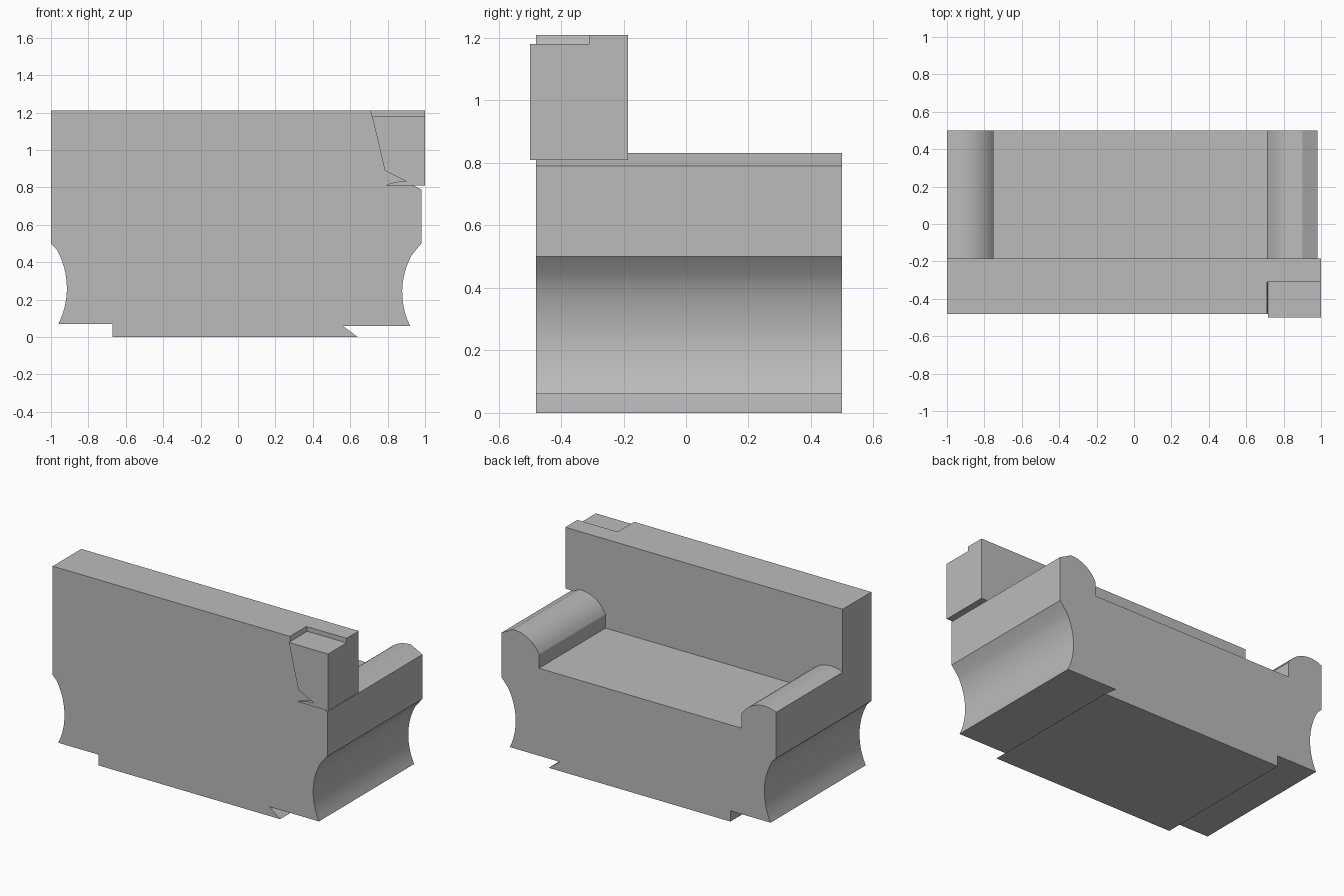
import bpy
import bmesh
import math
from mathutils import Vector

if "Cube" in bpy.data.objects:
    bpy.data.objects.remove(bpy.data.objects["Cube"], do_unlink=True)

grey = bpy.data.materials.new("plain grey")
grey.use_nodes = True
grey.diffuse_color = (0.5, 0.5, 0.5, 1)
grey.node_tree.nodes["Principled BSDF"].inputs["Base Color"].default_value = grey.diffuse_color


def arc(a, b, c, steps=12):
    """Points on the circle running from a through b to c."""
    a, b, c = Vector(a), Vector(b), Vector(c)
    d = 2 * (a.x * (b.y - c.y) + b.x * (c.y - a.y) + c.x * (a.y - b.y))
    aa, bb, cc = a.dot(a), b.dot(b), c.dot(c)
    mid = Vector(((aa * (b.y - c.y) + bb * (c.y - a.y) + cc * (a.y - b.y)) / d,
                  (aa * (c.x - b.x) + bb * (a.x - c.x) + cc * (b.x - a.x)) / d))
    start, end = a - mid, c - mid
    sweep = math.atan2(start.x * end.y - start.y * end.x, start.dot(end))
    first, radius = math.atan2(start.y, start.x), start.length
    return [(mid.x + radius * math.cos(first + sweep * i / steps),
             mid.y + radius * math.sin(first + sweep * i / steps))
            for i in range(steps + 1)]


def slab(name, outline, y_front, y_back):
    """Extrude an x-z outline along y."""
    bm = bmesh.new()
    face = bm.faces.new([bm.verts.new((x, y_front, z)) for x, z in outline])
    grown = bmesh.ops.extrude_face_region(bm, geom=[face])["geom"]
    moved = [v for v in grown if isinstance(v, bmesh.types.BMVert)]
    bmesh.ops.translate(bm, verts=moved, vec=(0, y_back - y_front, 0))
    bmesh.ops.recalc_face_normals(bm, faces=bm.faces)
    mesh = bpy.data.meshes.new(name)
    bm.to_mesh(mesh)
    bm.free()
    mesh.materials.append(grey)
    obj = bpy.data.objects.new(name, mesh)
    bpy.context.collection.objects.link(obj)
    bpy.ops.object.select_all(action="DESELECT")
    bpy.context.view_layer.objects.active = obj
    obj.select_set(True)
    bpy.ops.object.shade_smooth_by_angle(angle=math.radians(25))


FRONT, NOTCH, INNER, BACK = -0.48, -0.31, -0.185, 0.5

# Upper outline of both rolled arms and the seat, from left to right
left_arm = [(0.94, 0.81)] + arc((0.9, 0.832), (0.78, 0.8), (0.71, 0.72))
right_arm = arc((-0.75, 0.725), (-0.86, 0.81), (-1, 0.8))
seat_top = left_arm + [(0.71, 0.63), (-0.75, 0.63)] + right_arm

# Hollowed sides and plinth underneath
right_hollow = arc((-0.97, 0.47), (-0.915, 0.26), (-0.96, 0.07))
plinth = [(-0.67, 0.07), (-0.67, 0), (0.64, 0), (0.56, 0.06)]
left_hollow = arc((0.92, 0.06), (0.878, 0.25), (0.93, 0.44))
slab("seat_and_arms",
     [(0.98, 0.79)] + seat_top + [(-1, 0.5)] + right_hollow + plinth
     + left_hollow + [(0.98, 0.5)], FRONT, BACK)

# Backrest, with a shallow step cut in the front layer
slab("backrest_rear", seat_top + [(-1, 1.21), (1, 1.21), (1, 0.81)], NOTCH, INNER)
slab("backrest_front",
     seat_top + [(-1, 1.21), (0.71, 1.21), (0.717, 1.18), (1, 1.18), (1, 0.81)],
     FRONT, NOTCH)

# Raised corner panel on the front
panel_foot = arc((0.9, 0.832), (0.84, 0.828), (0.785, 0.81), 6)
slab("corner_panel",
     [(0.717, 1.18), (0.785, 0.89)] + panel_foot + [(1, 0.81), (1, 1.18)],
     -0.5, FRONT)
